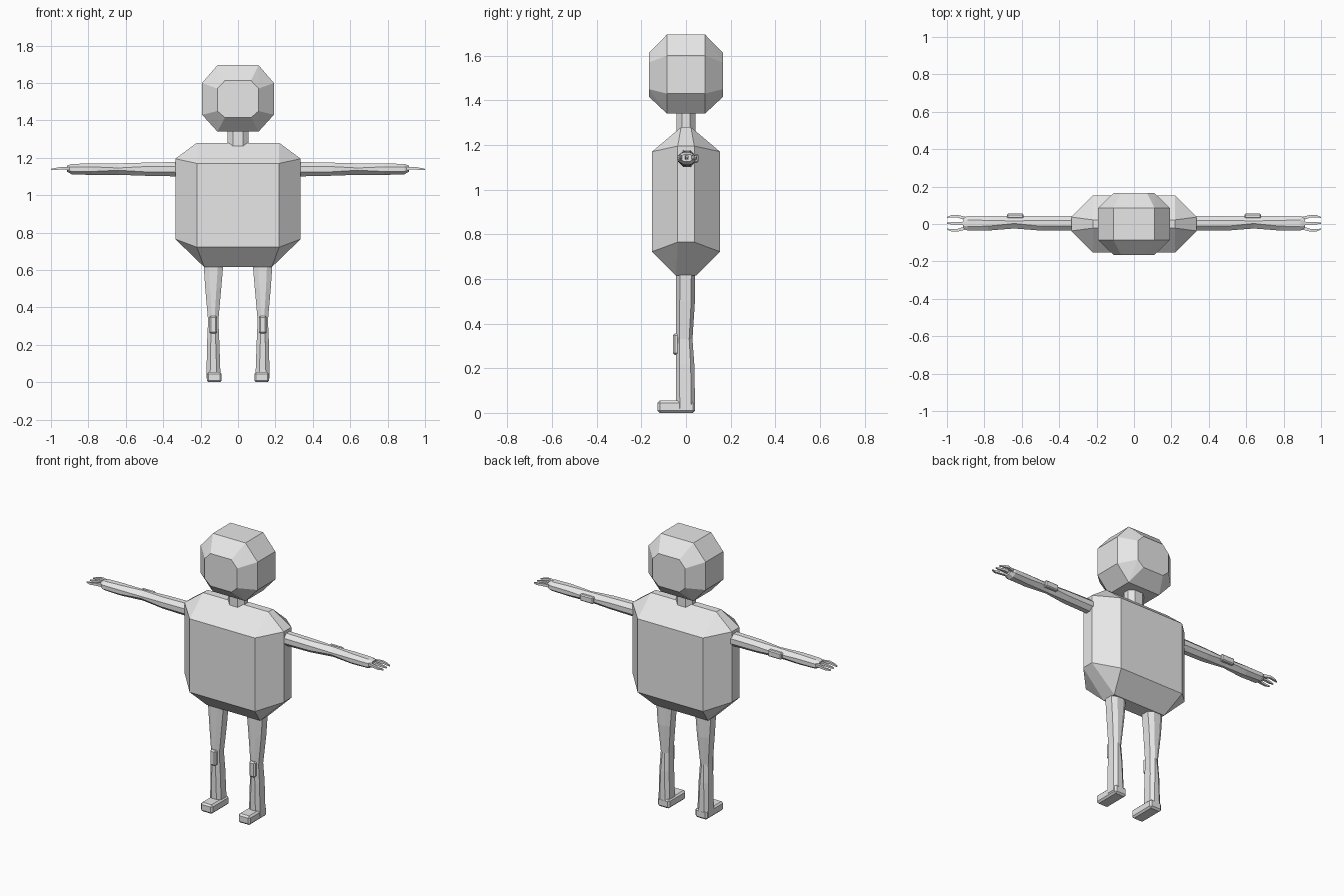
import bpy, bmesh, math
from mathutils import Vector

if "Cube" in bpy.data.objects:
    bpy.data.objects.remove(bpy.data.objects["Cube"])

grey = bpy.data.materials.new("light grey")
grey.diffuse_color = (0.8, 0.8, 0.8, 1)
grey.use_nodes = True
grey.node_tree.nodes["Principled BSDF"].inputs["Base Color"].default_value = grey.diffuse_color


def finish(name, bm, mirror=False):
    bmesh.ops.recalc_face_normals(bm, faces=bm.faces[:])
    me = bpy.data.meshes.new(name)
    bm.to_mesh(me)
    bm.free()
    me.materials.append(grey)
    ob = bpy.data.objects.new(name, me)
    bpy.context.collection.objects.link(ob)
    if mirror:
        ob.modifiers.new("mirror", 'MIRROR').use_axis[0] = True
    return ob


def hull(name, corners):
    """Faceted solid around points mirrored in x and y."""
    bm = bmesh.new()
    for x, y, z in corners:
        for sx in (-1, 1):
            for sy in (-1, 1):
                bm.verts.new((x * sx, y * sy, z))
    bmesh.ops.convex_hull(bm, input=bm.verts[:])
    bmesh.ops.dissolve_limit(bm, angle_limit=math.radians(1),
                             verts=bm.verts[:], edges=bm.edges[:])
    return finish(name, bm)


def octagon(a0, a1, b0, b1, ca, cb):
    """Rectangle with corners cut by the fractions ca and cb."""
    da, db = (a1 - a0) * ca, (b1 - b0) * cb
    return [(a0 + da, b0), (a1 - da, b0), (a1, b0 + db), (a1, b1 - db),
            (a1 - da, b1), (a0 + da, b1), (a0, b1 - db), (a0, b0 + db)]


def loft(bm, rings):
    loops = [[bm.verts.new(p) for p in ring] for ring in rings]
    for r, s in zip(loops, loops[1:]):
        for i in range(len(r)):
            j = (i + 1) % len(r)
            bm.faces.new((r[i], r[j], s[j], s[i]))
    bm.faces.new(loops[0][::-1])
    bm.faces.new(loops[-1])


def box(name, lo, hi, bevel, mirror=True):
    bm = bmesh.new()
    bmesh.ops.create_cube(bm, size=1)
    lo, hi = Vector(lo), Vector(hi)
    for v in bm.verts:
        v.co = (lo + hi) / 2 + v.co * (hi - lo)
    bmesh.ops.bevel(bm, geom=bm.edges[:], offset=bevel, segments=1,
                    affect='EDGES', profile=0.5)
    return finish(name, bm, mirror)


# Head: faceted block with octagonal front and back
hull("head", [(0.11, 0.085, 1.695), (0.11, 0.085, 1.34),
              (0.192, 0.085, 1.60), (0.192, 0.085, 1.43),
              (0.07, 0.165, 1.613), (0.07, 0.165, 1.415),
              (0.11, 0.165, 1.57), (0.11, 0.165, 1.45)])

# Torso: wide chamfered block tapering to a ridge at the shoulders
hull("torso", [(0.22, 0.022, 1.28), (0.22, 0.152, 1.17), (0.335, 0.037, 1.195),
               (0.335, 0.037, 0.765), (0.22, 0.152, 0.722), (0.18, 0.045, 0.615)])

# Neck
bm = bmesh.new()
loft(bm, [[(x, y, z) for x, y in octagon(-0.057, 0.057, -0.042, 0.042, 0.26, 0.3)]
          for z in (1.26, 1.36)])
finish("neck", bm)

# Arms: x, y range, z range, corner cut
bm = bmesh.new()
arm = [(0.30, -0.035, 0.043, 1.100, 1.178, 0.30), (0.50, -0.035, 0.043, 1.104, 1.174, 0.30),
       (0.64, -0.024, 0.043, 1.109, 1.170, 0.40), (0.78, -0.035, 0.043, 1.108, 1.170, 0.30),
       (0.89, -0.035, 0.043, 1.112, 1.167, 0.28), (0.915, -0.024, 0.032, 1.126, 1.158, 0.28)]
loft(bm, [[(x, y, z) for y, z in octagon(y0, y1, z0, z1, c, c)]
          for x, y0, y1, z0, z1, c in arm])
finish("arm", bm, True)

# Elbow pads on the back of the arms
box("elbow_pad", (0.59, 0.03, 1.12), (0.68, 0.055, 1.16), 0.006)

# Fingers: slim, slightly bowed and tapering
bm = bmesh.new()
for root, mid, tip in ((0.026, 0.042, 0.035), (0.004, 0.004, 0.004), (-0.018, -0.034, -0.027)):
    rings = []
    for x, y, z, r in ((0.89, root, 1.143, 0.009), (0.945, mid, 1.145, 0.007),
                       (0.975, mid, 1.140, 0.006), (1.0, tip, 1.138, 0.003)):
        rings.append([(x, y + a, z + b) for a, b in ((-r, -r), (r, -r), (r, r), (-r, r))])
    loft(bm, rings)
finish("fingers", bm, True)

# Legs: z, x range, y range, corner cuts
bm = bmesh.new()
leg = [(0.66, 0.076, 0.186, -0.045, 0.041, 0.27), (0.50, 0.090, 0.175, -0.045, 0.040, 0.30),
       (0.33, 0.105, 0.160, -0.045, 0.029, 0.38), (0.22, 0.100, 0.165, -0.045, 0.037, 0.30),
       (0.02, 0.093, 0.169, -0.045, 0.041, 0.26)]
loft(bm, [[(x, y, z) for x, y in octagon(x0, x1, y0, y1, c, 0.2)]
          for z, x0, x1, y0, y1, c in leg])
finish("leg", bm, True)

# Knee pads and feet
box("knee_pad", (0.112, -0.058, 0.26), (0.152, -0.03, 0.355), 0.008)
box("foot", (0.087, -0.127, 0.0), (0.167, 0.041, 0.055), 0.01)
